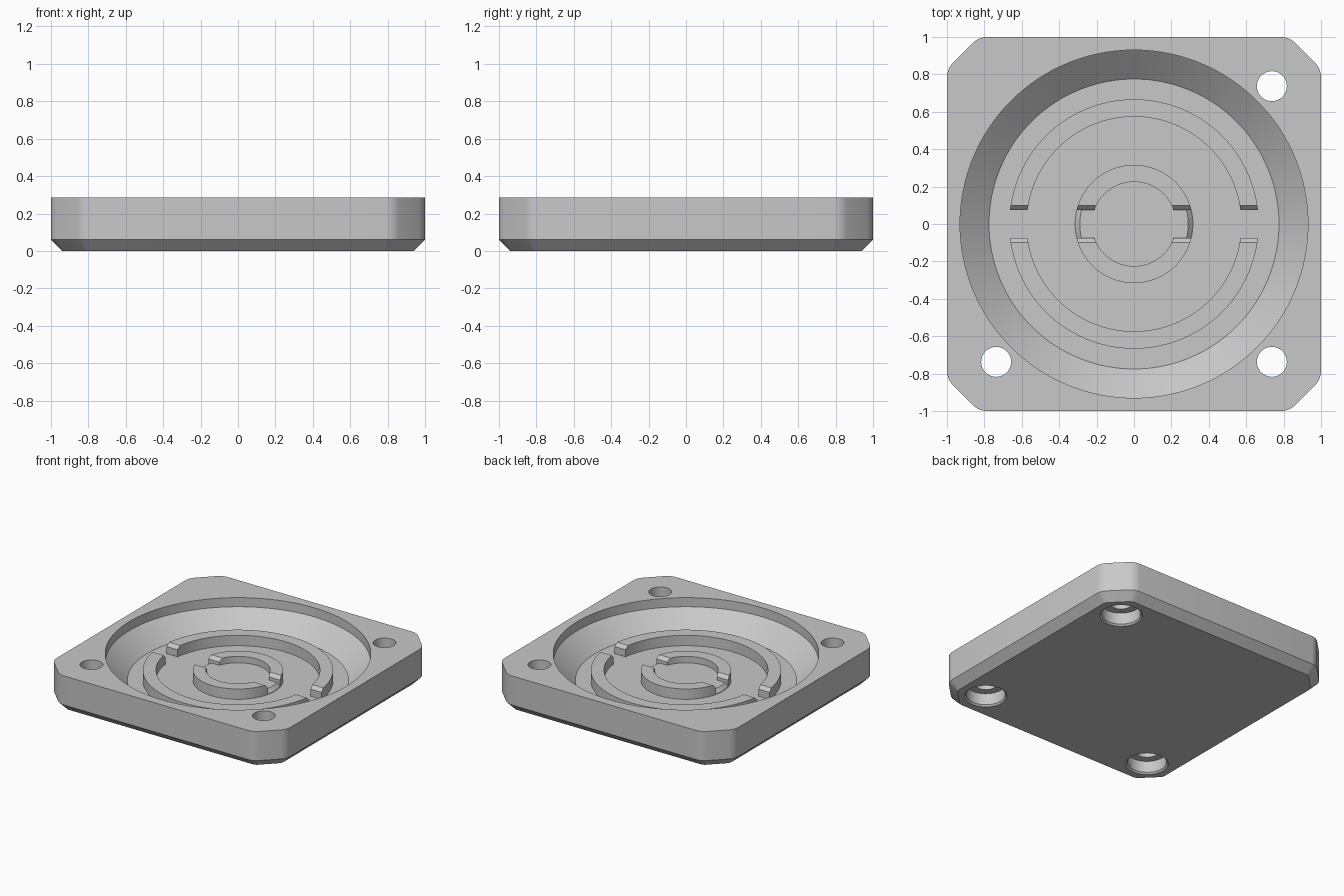
import bpy, bmesh, math

if "Cube" in bpy.data.objects:
    bpy.data.objects.remove(bpy.data.objects["Cube"])

TOP, FLOOR, RING_TOP = 0.285, 0.08, 0.16

grey = bpy.data.materials.new("light grey")
grey.diffuse_color = (0.58, 0.58, 0.58, 1)
grey.use_nodes = True
grey.node_tree.nodes["Principled BSDF"].inputs["Base Color"].default_value = grey.diffuse_color


def finish(name, bm):
    bmesh.ops.recalc_face_normals(bm, faces=bm.faces)
    mesh = bpy.data.meshes.new(name)
    bm.to_mesh(mesh)
    bm.free()
    mesh.materials.append(grey)
    obj = bpy.data.objects.new(name, mesh)
    bpy.context.collection.objects.link(obj)
    return obj


def lathe(name, profile, closed=False, steps=96, at=(0, 0)):
    """Revolve (radius, z) points around a vertical axis."""
    bm = bmesh.new()
    vs = [bm.verts.new((r, 0, z)) for r, z in profile]
    es = [bm.edges.new(p) for p in zip(vs, vs[1:])]
    if closed:
        es.append(bm.edges.new((vs[-1], vs[0])))
    bmesh.ops.spin(bm, geom=vs + es, cent=(0, 0, 0), axis=(0, 0, 1),
                   angle=math.tau, steps=steps)
    bmesh.ops.remove_doubles(bm, verts=bm.verts, dist=1e-5)
    bmesh.ops.translate(bm, verts=bm.verts, vec=(at[0], at[1], 0))
    return finish(name, bm)


def prism(name, points, to_3d, depth):
    """Extrude a flat outline along a vector."""
    bm = bmesh.new()
    face = bm.faces.new([bm.verts.new(to_3d(*p)) for p in points])
    ext = bmesh.ops.extrude_face_region(bm, geom=[face])
    bmesh.ops.translate(bm, vec=depth,
                        verts=[g for g in ext["geom"] if isinstance(g, bmesh.types.BMVert)])
    return name, bm


def cut(obj, cutter):
    mod = obj.modifiers.new("cut", "BOOLEAN")
    mod.operation, mod.solver, mod.object = "DIFFERENCE", "EXACT", cutter
    bpy.context.view_layer.objects.active = obj
    bpy.ops.object.modifier_apply(modifier=mod.name)
    bpy.data.objects.remove(cutter)


# Square plate with clipped, softened corners and a chamfered underside
c = 0.83
outline = [(1, -c), (1, c), (c, 1), (-c, 1), (-1, c), (-1, -c), (-c, -1), (c, -1)]
name, bm = prism("base_plate", outline, lambda x, y: (x, y, 0), (0, 0, TOP))
bmesh.ops.recalc_face_normals(bm, faces=bm.faces)
upright = [e for e in bm.edges if abs(e.verts[0].co.z - e.verts[1].co.z) > 0.1]
bmesh.ops.bevel(bm, geom=upright, offset=0.04, segments=4, profile=0.5, affect="EDGES")
under = [e for e in bm.edges if all(v.co.z < 1e-4 for v in e.verts)]
bmesh.ops.bevel(bm, geom=under, offset=0.06, segments=1, affect="EDGES")
plate = finish(name, bm)

# Round recess: short upright wall, then a sloping wall down to the floor
cut(plate, lathe("recess_cutter", [(0, FLOOR), (0.775, FLOOR), (0.93, 0.215),
                                   (0.93, TOP + 0.1), (0, TOP + 0.1)], steps=128))

# Three screw holes, counterbored from below
for x, y in ((1, 1), (1, -1), (-1, -1)):
    cut(plate, lathe("hole_cutter", [(0, -0.05), (0.15, -0.05), (0.15, 0), (0.138, 0.012),
                                     (0.138, 0.1), (0.08, 0.1), (0.08, TOP + 0.1),
                                     (0, TOP + 0.1)], steps=48, at=(0.737 * x, 0.737 * y)))

# Raised centre disc with a chamfered rim
disc = lathe("centre_disc", [(0, FLOOR - 0.01), (0.315, FLOOR - 0.01), (0.315, FLOOR + 0.004),
                             (0.29, FLOOR + 0.03), (0, FLOOR + 0.03)])

# Two concentric ribs, each split into halves with chamfered ends
slot = [(-0.075, 0), (0.075, 0), (0.075, RING_TOP - 0.025), (0.1, RING_TOP),
        (0.1, RING_TOP + 0.1), (-0.1, RING_TOP + 0.1), (-0.1, RING_TOP),
        (-0.075, RING_TOP - 0.025)]
parts = [plate, disc]
for name, inner, outer in (("inner_rib", 0.225, 0.316), ("outer_rib", 0.574, 0.667)):
    rib = lathe(name, [(inner, FLOOR - 0.01), (outer, FLOOR - 0.01),
                       (outer, RING_TOP), (inner, RING_TOP)], closed=True)
    cut(rib, finish(*prism("slot_cutter", slot, lambda y, z: (-1, y, z), (2, 0, 0))))
    parts.append(rib)

# Smooth the round walls, keep the machined edges crisp
for obj in parts:
    bpy.ops.object.select_all(action="DESELECT")
    obj.select_set(True)
    bpy.context.view_layer.objects.active = obj
    bpy.ops.object.shade_smooth_by_angle(angle=math.radians(25))
